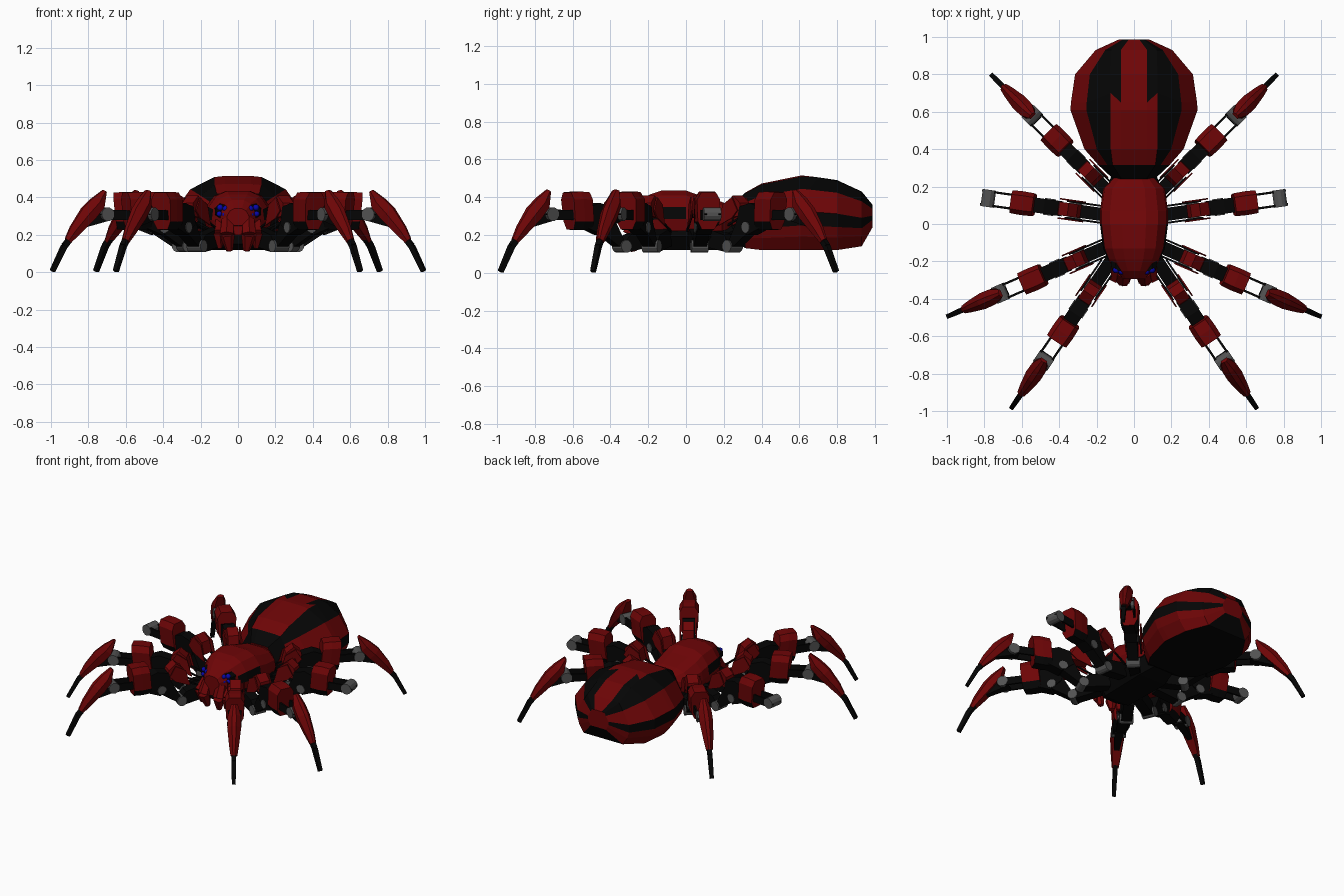
import bpy, bmesh, math
from mathutils import Vector, Matrix

cube = bpy.data.objects.get("Cube")
if cube:
    bpy.data.objects.remove(cube)


def material(name, rgb):
    m = bpy.data.materials.new(name)
    m.use_nodes = True
    m.diffuse_color = (*rgb, 1)
    m.node_tree.nodes["Principled BSDF"].inputs["Base Color"].default_value = (*rgb, 1)
    return m


RED = material("dark red", (0.155, 0.0015, 0.002))
BLACK = material("black", (0.0015, 0.0015, 0.0015))
GREY = material("joint grey", (0.085, 0.085, 0.085))
BLUE = material("eye blue", (0.002, 0.002, 0.4))
ID = Matrix.Identity(4)


def finish(name, bm, mats, mtx=ID):
    bmesh.ops.recalc_face_normals(bm, faces=bm.faces)
    me = bpy.data.meshes.new(name)
    bm.to_mesh(me)
    bm.free()
    for m in mats:
        me.materials.append(m)
    ob = bpy.data.objects.new(name, me)
    ob.matrix_world = mtx
    bpy.context.scene.collection.objects.link(ob)
    return ob


def loft(name, sections, mats, mtx=ID, rule=None):
    """Skin closed cross-sections and cap both ends."""
    bm = bmesh.new()
    rows = [[bm.verts.new(p) for p in s] for s in sections]
    n = len(rows[0])
    for j in range(len(rows) - 1):
        for i in range(n):
            k = (i + 1) % n
            f = bm.faces.new((rows[j][i], rows[j][k], rows[j + 1][k], rows[j + 1][i]))
            if rule:
                f.material_index = rule(i, j)
    bm.faces.new(rows[0])
    bm.faces.new(rows[-1])
    return finish(name, bm, mats, mtx)


def prism(name, profile, y0, y1, mat, mtx=ID):
    """Extrude an (x, z) profile across y."""
    return loft(name, [[(x, y, z) for x, z in profile] for y in (y0, y1)], [mat], mtx)


def bar(name, p0, p1, r0, r1, mat, mtx=ID, n=8):
    """Tapered round or square bar between two points."""
    p0, p1 = Vector(p0), Vector(p1)
    q = (p1 - p0).to_track_quat("Z", "Y")
    angles = [2 * math.pi * (i + 0.5) / n for i in range(n)]
    rings = [[p + q @ Vector((r * math.cos(a), r * math.sin(a), 0)) for a in angles]
             for p, r in ((p0, r0), (p1, r1))]
    return loft(name, rings, [mat], mtx)


def hull(name, rings, half, mats, rule, shift=None):
    """Symmetric body: rings are (y, half width, top, bottom); half points are
    (width fraction, height fraction, width limit) from top to bottom."""
    k = len(half)
    sections = []
    for j, (y, w, top, bottom) in enumerate(rings):
        right = []
        for i, (u, v, cap) in enumerate(half):
            dy = shift[2] if shift and (i, j) == shift[:2] else 0
            right.append((min(u * w, cap), y + dy, bottom + v * (top - bottom)))
        sections.append(right + [(-x, y, z) for x, y, z in reversed(right)])
    column = lambda i: i if i < k else 2 * k - 2 - i
    return loft(name, sections, mats, ID, lambda i, j: rule(column(i), j))


# Abdomen with lengthwise stripes and a notched centre stripe
abdomen_rings = [(.24, .11, .36, .17), (.315, .19, .425, .13), (.40, .265, .472, .12),
                 (.61, .34, .515, .12), (.65, .337, .511, .12), (.80, .315, .49, .12),
                 (.93, .205, .43, .14), (.987, .08, .36, .24)]
abdomen_half = [(.35, 1, .07), (.6, .985, .125), (.75, .82, 1), (1, .52, 1),
                (.99, .33, 1), (.92, .18, 1), (.75, 0, 1)]


def abdomen_rule(c, j):
    if j == 0 or c in (1, 3, 6):
        return 1
    return 1 if c == 0 and j >= 4 else 0


hull("abdomen", abdomen_rings, abdomen_half, [RED, BLACK], abdomen_rule, (1, 4, .05))

# Thorax shell tapering to the head, with a dark slot on each side
thorax_rings = [(-.295, .06, .34, .25), (-.25, .095, .385, .23), (-.19, .14, .415, .22),
                (-.13, .165, .435, .22), (0, .182, .435, .22), (.07, .182, .41, .22),
                (.19, .165, .375, .22), (.245, .11, .35, .24)]
thorax_half = [(.35, 1, 1), (.7, .88, 1), (.95, .6, 1), (1, .3, 1), (.9, 0, 1)]
hull("thorax_shell", thorax_rings, thorax_half, [RED, BLACK],
     lambda c, j: 1 if c == 4 or (c == 2 and j in (2, 3)) else 0)

# Dark underbody joining the legs and the abdomen
hull("underbody", [(-.24, .08, .24, .15), (-.17, .14, .24, .12), (.18, .15, .24, .12),
                   (.34, .09, .34, .15)],
     [(.8, 1, 1), (1, .6, 1), (.7, 0, 1)], [BLACK], lambda c, j: 0)

# Face: muzzle, jaws, feelers and eye clusters
prism("muzzle", [(-.05, .3), (.05, .3), (.045, .2), (-.045, .2)], -.29, -.22, RED)
for s, side in ((1, "left"), (-1, "right")):
    bar(side + "_jaw_upper", (s * .055, -.26, .28), (s * .058, -.295, .2), .035, .042, RED, n=6)
    bar(side + "_jaw_lower", (s * .058, -.295, .2), (s * .045, -.275, .115), .042, .018, RED, n=6)
    bar(side + "_feeler_upper", (s * .105, -.22, .27), (s * .105, -.29, .21), .022, .028, RED, n=4)
    bar(side + "_feeler_lower", (s * .105, -.29, .21), (s * .095, -.27, .13), .028, .014, RED, n=4)
    bar(side + "_eye_socket", (s * .08, -.2, .325), (s * .082, -.25, .325), .048, .038, BLACK)
    for i, (x, y, z, r) in enumerate([(.066, -.254, .34, .017), (.096, -.246, .346, .017),
                                      (.07, -.258, .308, .015), (.1, -.248, .312, .015)]):
        bm = bmesh.new()
        bmesh.ops.create_icosphere(bm, subdivisions=2, radius=r)
        eye = finish(f"{side}_eye_{i + 1}", bm, [BLUE], Matrix.Translation((s * x, y, z)))
        for p in eye.data.polygons:
            p.use_smooth = True


def pin(name, r, z, radius, half, mtx):
    """Grey pivot lying across the leg."""
    bar(name, (r, -half, z), (r, half, z), radius, radius, GREY, mtx, 12)


def claw(name, mtx):
    """Ridged red shell over a dark spike."""
    spine = Vector((.22, 0, -.26))
    normal = Vector((.766, 0, .643))
    sections = []
    for t, w, d in ((0, .022, .02), (.22, .043, .075), (.45, .045, .085), (.8, .032, .06),
                    (1, .022, .035)):
        ridge = Vector((.63, 0, .44)) + spine * t + normal * .03 * math.sin(math.pi * t)
        sections.append([ridge + Vector((0, a * w, 0)) - normal * d * b
                         for a, b in ((-.3, 0), (.3, 0), (1, .45), (.8, 1), (-.8, 1), (-1, .45))])
    loft(name + "_claw_shell", sections, [RED], mtx)
    bar(name + "_claw_root", (.59, 0, .31), (.76, 0, .25), .042, .022, BLACK, mtx, 4)
    bar(name + "_claw_spike", (.755, 0, .255), (.855, 0, .14), .02, .021, BLACK, mtx, 4)
    bar(name + "_claw_tip", (.855, 0, .14), (.925, 0, .006), .021, .017, BLACK, mtx, 4)


def leg(name, mtx, has_claw):
    # Hip and lower link
    prism(name + "_hip", [(-.03, .14), (.13, .11), (.17, .14), (.12, .2), (-.03, .24)],
          -.035, .035, BLACK, mtx)
    pin(name + "_hip_pin", .15, .14, .034, .045, mtx)
    pin(name + "_thigh_pin", .29, .24, .03, .045, mtx)
    for s in (-1, 1):
        bar(name + "_hip_strut", (0, s * .045, .22), (.2, s * .045, .31), .007, .007, BLACK, mtx, 4)
        prism(name + "_side_guard", [(.1, .25), (.13, .36), (.2, .4), (.24, .33), (.2, .29)],
              s * .048, s * .056, RED, mtx)
        # Open forearm rails
        prism(name + "_forearm_rail", [(.46, .28), (.46, .33), (.62, .335), (.66, .31), (.62, .28)],
              s * .031, s * .043, BLACK, mtx)
    prism(name + "_thigh", [(.13, .12), (.19, .14), (.31, .22), (.3, .31), (.24, .32)],
          -.035, .035, BLACK, mtx)
    # Thigh cover and upper arm
    prism(name + "_thigh_cover", [(.12, .29), (.14, .37), (.19, .41), (.24, .37), (.25, .3)],
          -.036, .036, RED, mtx)
    prism(name + "_upper_arm", [(.22, .26), (.24, .35), (.32, .37), (.4, .34), (.4, .24), (.3, .2)],
          -.04, .04, BLACK, mtx)
    # Elbow cover with a dark underside
    cover = [(-.04, .43), (.04, .43), (.064, .39), (.058, .27), (.035, .225),
             (-.035, .225), (-.058, .27), (-.064, .39)]
    loft(name + "_elbow_cover", [[(r + (z - .32) * .1, y * k, .32 + (z - .32) * k)
                                  for y, z in cover] for r, k in ((.37, .96), (.43, 1), (.49, .96))],
         [RED, BLACK], mtx, lambda i, j: 1 if i in (3, 4, 5) else 0)
    pin(name + "_wrist_pin", .62, .31, .037, .046, mtx)
    if has_claw:
        claw(name, mtx)


# Four legs on each side; the third pair ends at its wrist
LEGS = [("front", .135, -.215, .56, -.828, True), ("front_middle", .145, -.122, .916, -.40, True),
        ("rear_middle", .165, .05, .99, .14, False), ("rear", .105, .14, .707, .707, True)]
for label, x, y, dx, dy, has_claw in LEGS:
    for s, side in ((1, "left"), (-1, "right")):
        place = Matrix.Translation((s * x, y, 0)) @ Matrix.Rotation(math.atan2(dy, s * dx), 4, "Z")
        leg(f"{side}_{label}_leg", place, has_claw)
